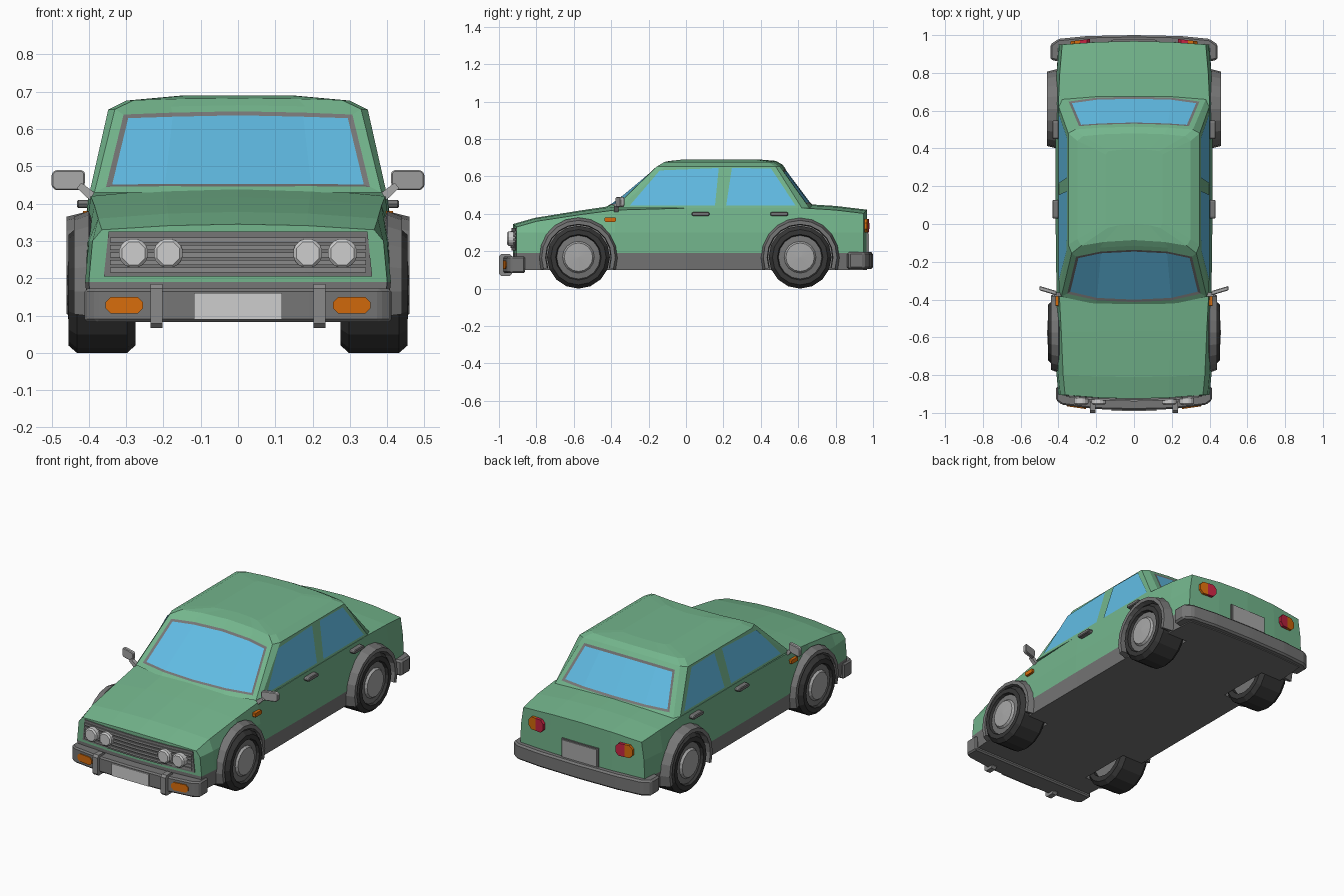
import bpy, bmesh, math
from mathutils import Vector

if "Cube" in bpy.data.objects:
    bpy.data.objects.remove(bpy.data.objects["Cube"])


def material(name, r, g, b):
    m = bpy.data.materials.new(name)
    lin = [((c / 255 + 0.055) / 1.055) ** 2.4 for c in (r, g, b)]
    m.diffuse_color = (*lin, 1)
    m.use_nodes = True
    m.node_tree.nodes["Principled BSDF"].inputs["Base Color"].default_value = m.diffuse_color
    return m


GREEN = material("green_paint", 116, 182, 141)
GREY = material("grey_plastic", 118, 118, 118)
TRIM = material("light_grey_trim", 138, 138, 138)
SILVER = material("silver", 168, 168, 168)
RUBBER = material("black_rubber", 54, 54, 54)
GLASS = material("blue_glass", 97, 188, 228)
ORANGE = material("orange_lens", 214, 108, 12)
RED = material("red_lens", 196, 36, 66)
LENS = material("white_lens", 205, 205, 205)


def finish(name, bm, mats, mirror=False):
    bmesh.ops.remove_doubles(bm, verts=bm.verts, dist=1e-5)
    bmesh.ops.recalc_face_normals(bm, faces=bm.faces)
    me = bpy.data.meshes.new(name)
    bm.to_mesh(me)
    bm.free()
    for m in mats:
        me.materials.append(m)
    ob = bpy.data.objects.new(name, me)
    bpy.context.collection.objects.link(ob)
    if mirror:
        ob.modifiers.new("mirror", 'MIRROR').use_clip = False
    return ob


def prism(name, pts, axis, lo, hi, mat, mirror=True, bevel=0, shear=None):
    """Extrude a 2D outline along an axis; shear(v) may move each vertex."""
    bm = bmesh.new()
    place = {'x': lambda p, d: (d, p[0], p[1]),
             'y': lambda p, d: (p[0], d, p[1]),
             'z': lambda p, d: (p[0], p[1], d)}[axis]
    a = [bm.verts.new(place(p, lo)) for p in pts]
    b = [bm.verts.new(place(p, hi)) for p in pts]
    bm.faces.new(a)
    bm.faces.new(b)
    for i in range(len(a)):
        j = (i + 1) % len(a)
        bm.faces.new((a[i], a[j], b[j], b[i]))
    bmesh.ops.recalc_face_normals(bm, faces=bm.faces)
    if bevel:
        bmesh.ops.bevel(bm, geom=list(bm.edges), offset=bevel, segments=1,
                        affect='EDGES', profile=0.5, clamp_overlap=True)
    if shear:
        for v in bm.verts:
            v.co += Vector(shear(v.co))
    return finish(name, bm, [mat], mirror)


def rect(a0, b0, a1, b1, c=0.0):
    if not c:
        return [(a0, b0), (a1, b0), (a1, b1), (a0, b1)]
    return [(a0 + c, b0), (a1 - c, b0), (a1, b0 + c), (a1, b1 - c),
            (a1 - c, b1), (a0 + c, b1), (a0, b1 - c), (a0, b0 + c)]


def sym(half):
    """Half outline starting at x = 0, mirrored to the left."""
    return half + [(-x, y) for x, y in reversed(half) if x > 0]


def sweep(bm, profile, cy, cz, a0=0, a1=360, n=16, index=0):
    """Turn a closed (radius, x) profile round an axle."""
    full = a1 - a0 == 360
    rings = []
    for k in range(n if full else n + 1):
        t = math.radians(a0 + (a1 - a0) * k / n)
        rings.append([bm.verts.new((x, cy + r * math.cos(t), cz + r * math.sin(t)))
                      for r, x in profile])
    for k in range(n):
        p, q = rings[k], rings[(k + 1) % len(rings)]
        for i in range(len(profile)):
            j = (i + 1) % len(profile)
            if profile[i][0] == 0 and profile[j][0] == 0:
                continue
            quad = [p[i], p[j], q[j], q[i]]
            if profile[i][0] == 0:
                quad = quad[:3]
            elif profile[j][0] == 0:
                quad = [p[i], p[j], q[i]]
            bm.faces.new(quad).material_index = index
    if not full:
        bm.faces.new(rings[0]).material_index = index
        bm.faces.new(rings[-1]).material_index = index


# Lower body: y, bow, half widths at four levels, shoulder height, crown
stations = [(-0.905, -0.02, .39, .40, .39, .365, .33, .015),
            (-0.80, -0.01, .40, .41, .40, .375, .36, .018),
            (-0.57, 0, .405, .41, .41, .385, .395, .022),
            (-0.38, 0, .405, .41, .41, .395, .42, .025),
            (0.00, 0, .405, .415, .415, .40, .43, .01),
            (0.64, 0, .405, .415, .415, .40, .43, .022),
            (0.80, 0, .40, .41, .41, .393, .42, .022),
            (0.95, 0.018, .39, .40, .395, .38, .402, .02)]
us = (-1, -0.5, 0, 0.5, 1)
bm = bmesh.new()
nodes = {}


def node(i, j, k):
    if (i, j, k) not in nodes:
        y, bow, *w, top, crown = stations[k]
        u = us[i]
        z = (0.1, 0.19, 0.30, top)[j] + (crown * (1 - u * u) if j == 3 else 0)
        nodes[i, j, k] = bm.verts.new((u * w[j], y + bow * (1 - u * u), z))
    return nodes[i, j, k]


K = len(stations) - 1
for k in range(K):
    for j in (0, 3):
        for i in range(4):
            bm.faces.new([node(i, j, k), node(i + 1, j, k), node(i + 1, j, k + 1), node(i, j, k + 1)])
    for i in (0, 4):
        for j in range(3):
            bm.faces.new([node(i, j, k), node(i, j + 1, k), node(i, j + 1, k + 1), node(i, j, k + 1)])
for k in (0, K):
    for i in range(4):
        for j in range(3):
            bm.faces.new([node(i, j, k), node(i + 1, j, k), node(i + 1, j + 1, k), node(i, j + 1, k)])
for f in bm.faces:
    f.material_index = 1 if f.calc_center_median().z < 0.19 else 0
body = finish("lower_body", bm, [GREEN, GREY])

# Wheel wells cut out of the body
AXLES = {"front": (-0.575, 0.44), "rear": (0.61, 0.46)}
bm = bmesh.new()
for y, _ in AXLES.values():
    sweep(bm, [(0, .27), (.176, .27), (.176, .6), (0, .6)], y, 0.17, n=20, index=1)
cutter = finish("wheel_well_cutter", bm, [GREEN, GREY], True)
cutter.hide_render = True
cutter.display_type = 'WIRE'
cut = body.modifiers.new("wheel_wells", 'BOOLEAN')
cut.operation, cut.object, cut.solver = 'DIFFERENCE', cutter, 'EXACT'

# Cabin: stacked rings, windscreen and rear window inset
base = [(0, -.435), (.2, -.425), (.385, -.385), (.398, -.36), (.398, .62), (.38, .66), (.2, .685), (0, .69)]
eave = [(0, -.115), (.18, -.125), (.33, -.155), (.348, -.11), (.348, .48), (.312, .50), (.18, .51), (0, .515)]
roof = [(0, -.085), (.16, -.095), (.28, -.115), (.30, -.08), (.30, .44), (.27, .465), (.16, .475), (0, .48)]
inner = [(x * .5, .2 + (y - .2) * .7) for x, y in roof]
bm = bmesh.new()
rings = []
for half, z, crown in ((base, .43, 0), (eave, .652, .012), (roof, .674, .009), (inner, .690, 0)):
    pts = half + [(-x, y) for x, y in reversed(half[1:-1])]
    rings.append([bm.verts.new((x, y, z + crown * (1 - (x / .35) ** 2))) for x, y in pts])
walls = []
for a, b in zip(rings, rings[1:]):
    for i in range(14):
        j = (i + 1) % 14
        walls.append(bm.faces.new((a[i], a[j], b[j], b[i])))
bm.faces.new(rings[-1])
bm.faces.new(rings[0])
bmesh.ops.recalc_face_normals(bm, faces=bm.faces)
for ids in ((0, 1, 12, 13), (5, 6, 7, 8)):
    pane = [walls[i] for i in ids]
    bmesh.ops.inset_region(bm, faces=pane, thickness=0.027, use_even_offset=True)
    rim = bmesh.ops.inset_region(bm, faces=pane, thickness=0.014, depth=-0.003, use_even_offset=True)
    for f in rim["faces"]:
        f.material_index = 1
    for f in pane:
        f.material_index = 2
finish("cabin", bm, [GREEN, GREY, GLASS])

# Side windows: thin framed plates on the sloping cabin side
for name, pts in (("front_side_window", [(-.30, .445), (.155, .445), (.175, .645), (-.14, .632)]),
                  ("rear_side_window", [(.215, .445), (.585, .445), (.455, .642), (.245, .645)])):
    bm = bmesh.new()
    f = bm.faces.new([bm.verts.new((.402 - (z - .43) * .05 / .222, y, z)) for y, z in pts])
    f.normal_update()
    rim = bmesh.ops.inset_region(bm, faces=[f], thickness=0.013, use_even_offset=True)
    for r in rim["faces"]:
        r.material_index = 1
    finish(name, bm, [GLASS, GREY], True)

# Wheels and arch flares
for end, (y, out) in AXLES.items():
    bm = bmesh.new()
    sweep(bm, [(.118, .275), (.148, .275), (.168, .297), (.168, .432), (.148, .455), (.122, .455), (.116, .44)], y, .168)
    sweep(bm, [(0, .30), (.118, .30), (.118, .44), (.088, .444), (0, .444)], y, .168, index=1)
    sweep(bm, [(0, .44), (.088, .44), (.076, .456), (0, .46)], y, .168, index=2)
    finish(end + "_wheel", bm, [RUBBER, GREY, SILVER], True)
    bm = bmesh.new()
    sweep(bm, [(.212, .40), (.197, out), (.176, out), (.172, .385)], y, .168, -19, 199, 12)
    finish(end + "_arch_flare", bm, [GREY], True)

# Bumpers
prism("front_bumper", sym([(0, -.985), (.2, -.98), (.38, -.957), (.412, -.935), (.412, -.86)]),
      'z', .083, .172, GREY, False, .008)
prism("rear_bumper", sym([(0, 1.0), (.25, .995), (.4, .98), (.443, .95), (.443, .87), (.40, .86)]),
      'z', .105, .195, GREY, False, .01)
prism("bumper_guard", rect(-1.0, .067, -.93, .185, .012), 'x', .203, .234, TRIM)
prism("front_indicator", rect(.255, .105, .355, .15, .014), 'y', -.973, -.94, ORANGE,
      shear=lambda v: (0, (v.x - .3) * .14, 0))
prism("front_number_plate", rect(-.118, .09, .118, .16), 'y', -.99, -.982, LENS, False)

# Grille with slats and twin headlights
grille = [(0, -.932), (.19, -.926), (.36, -.912), (.36, -.89)]
prism("grille", sym(grille), 'z', .205, .325, GREY, False,
      shear=lambda v: (-v.x * (v.z - .205) * .3, 0, 0))
for s in range(5):
    z = .216 + s * .02
    prism("grille_slat", sym([(x * .955, y - .007) for x, y in grille]), 'z', z, z + .013, TRIM, False)
for x in (.187, .28):
    c = [(x + .042 * math.cos(math.radians(22.5 + 45 * i)),
          .267 + .042 * math.sin(math.radians(22.5 + 45 * i))) for i in range(8)]
    prism("headlight", c, 'y', -.957, -.90, LENS, bevel=.008)

# Tail lights and rear plate
lean = lambda v: (0, -(v.x - .28) * .12, 0)
prism("tail_light_inner", [(.25, .30), (.285, .30), (.285, .372), (.25, .372), (.232, .352), (.232, .32)],
      'y', .93, .974, RED, shear=lean)
prism("tail_light_outer", [(.285, .30), (.315, .30), (.335, .32), (.335, .352), (.315, .372), (.285, .372)],
      'y', .93, .974, ORANGE, shear=lean)
prism("rear_plate_frame", rect(-.118, .19, .118, .303), 'y', .95, .973, GREY, False)
prism("rear_number_plate", rect(-.11, .197, .11, .296), 'y', .972, .978, SILVER, False)

# Side details: mirrors, handles, repeaters
prism("wing_mirror", [(.41, .455), (.42, .436), (.49, .436), (.5, .446), (.5, .48), (.49, .49), (.417, .49), (.41, .483)],
      'y', -.378, -.355, SILVER, bevel=.004, shear=lambda v: (0, (v.x - .41) * .3, 0))
prism("mirror_stalk", [(.385, .43), (.398, .41), (.432, .442), (.42, .456)], 'y', -.385, -.362, SILVER)
for y in (.03, .45):
    prism("door_handle", rect(y, .388, y + .097, .41, .007), 'x', .395, .432, GREY, bevel=.004)
prism("side_repeater", rect(-.435, .357, -.375, .381, .004), 'x', .38, .416, ORANGE)
